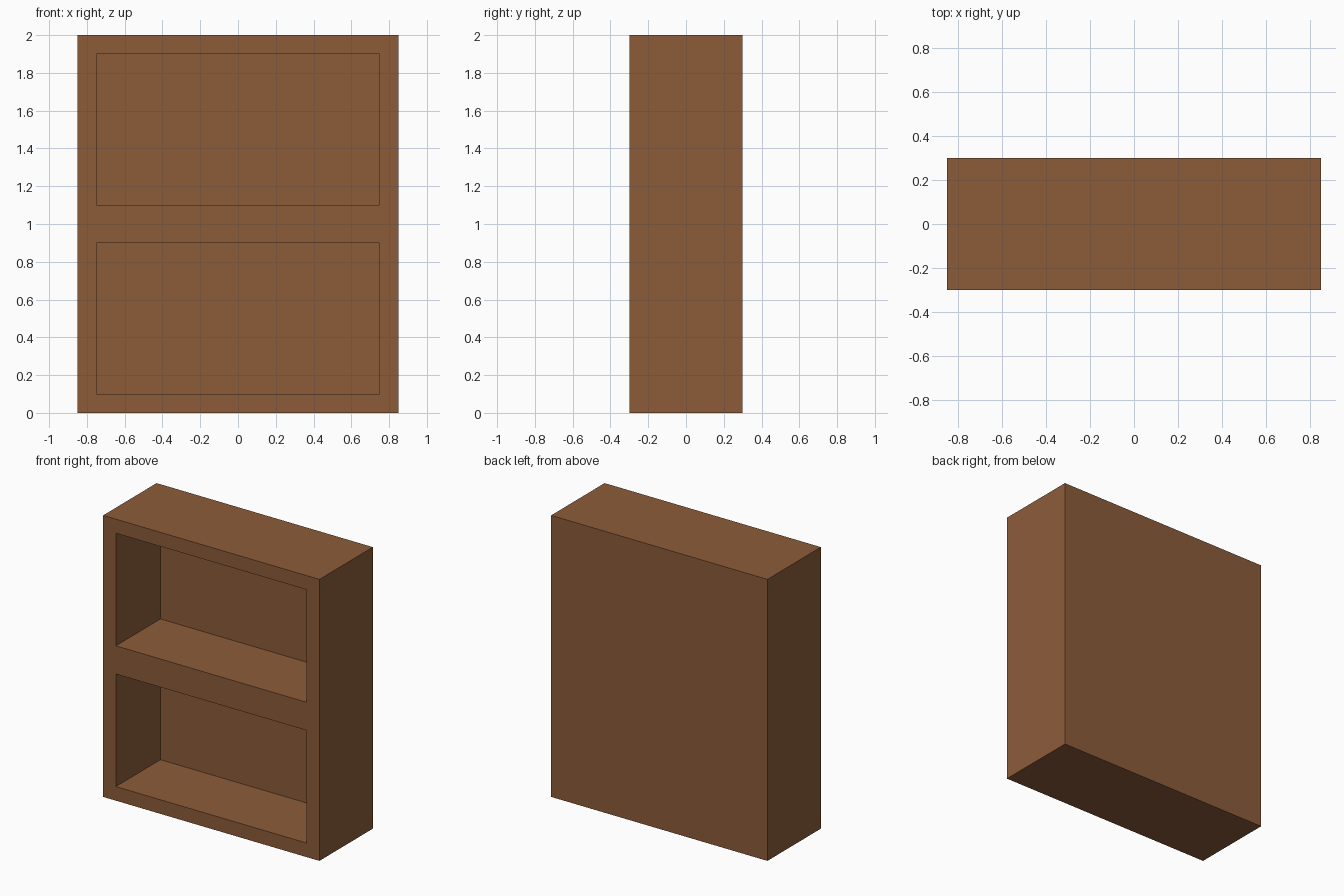
import bpy
import bmesh
from mathutils import Matrix

cube = bpy.data.objects.get("Cube")
if cube:
    bpy.data.objects.remove(cube, do_unlink=True)

WIDTH, DEPTH, HEIGHT = 1.7, 0.6, 2.0
BOARD = 0.1          # thickness of frame and back panel

# Wood colour
colour = (0.263, 0.107, 0.042, 1.0)
wood = bpy.data.materials.new("brown_wood")
wood.use_nodes = True
wood.diffuse_color = colour
wood.node_tree.nodes["Principled BSDF"].inputs["Base Color"].default_value = colour

# Solid cabinet block standing on the floor
bm = bmesh.new()
bmesh.ops.create_cube(bm, size=1.0, matrix=Matrix.Translation((0, 0, HEIGHT / 2))
                      @ Matrix.Diagonal((WIDTH, DEPTH, HEIGHT, 1)))
bm.normal_update()


def front_faces():
    return [f for f in bm.faces if f.normal.y < -0.9]


# Split the front into two equal compartments
front = front_faces()[0]
bmesh.ops.bisect_plane(bm, geom=[front, *front.edges, *front.verts],
                       plane_co=(0, 0, HEIGHT / 2), plane_no=(0, 0, 1))
bm.normal_update()

# Inset each compartment to leave the frame, then push it back to the rear panel
openings = front_faces()
bmesh.ops.inset_individual(bm, faces=openings, thickness=BOARD, use_even_offset=True)
bm.normal_update()
bmesh.ops.inset_individual(bm, faces=openings, thickness=0.0,
                           depth=-(DEPTH - BOARD), use_even_offset=True)
bmesh.ops.recalc_face_normals(bm, faces=bm.faces)

mesh = bpy.data.meshes.new("bookcase")
bm.to_mesh(mesh)
bm.free()
mesh.materials.append(wood)
bpy.context.collection.objects.link(bpy.data.objects.new("bookcase", mesh))
